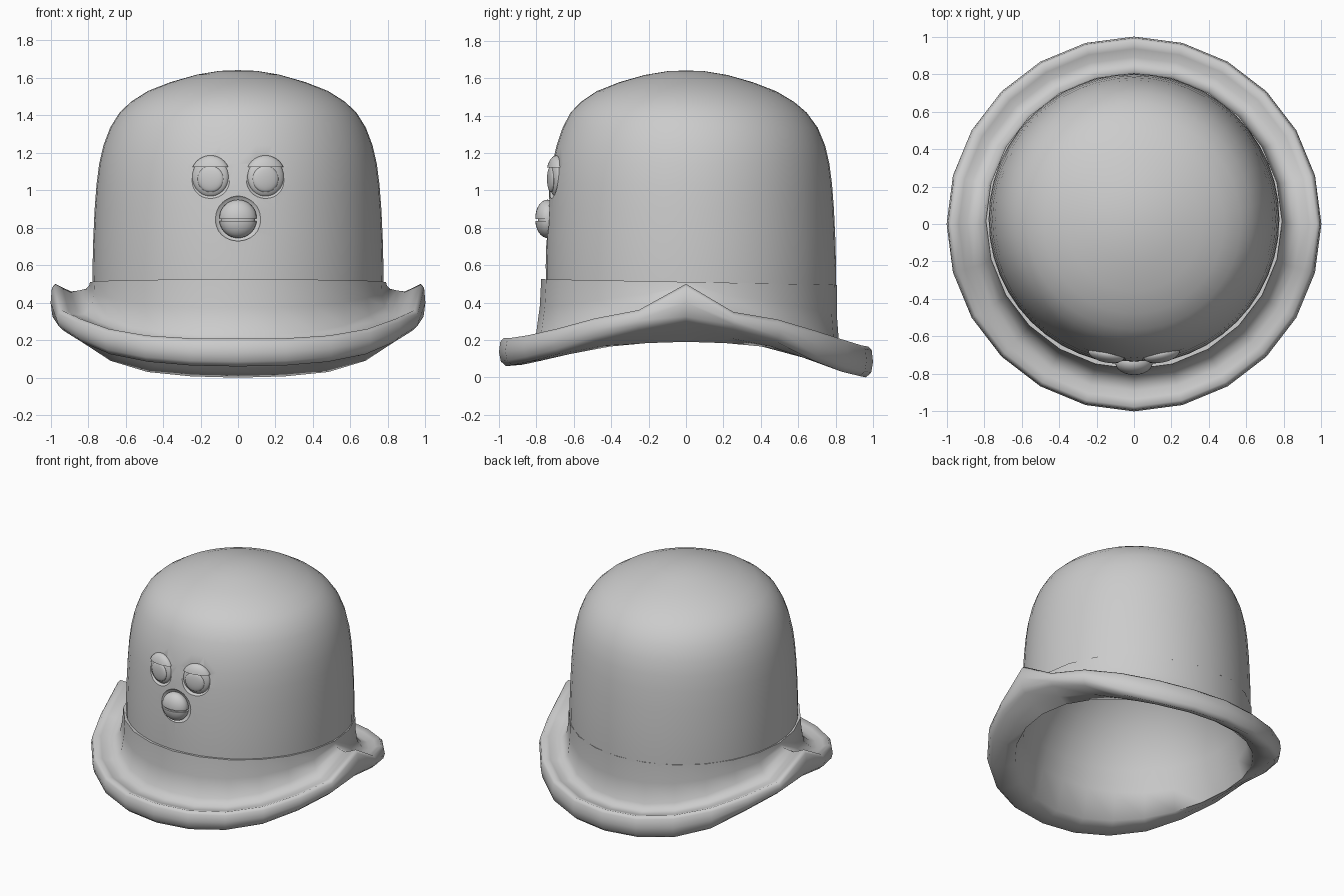
import bpy, bmesh, math
from mathutils import Matrix, Vector

if "Cube" in bpy.data.objects:
    bpy.data.objects.remove(bpy.data.objects["Cube"])

felt = bpy.data.materials.new("grey felt")
felt.use_nodes = True
GREY = (0.6, 0.6, 0.6, 1)
felt.diffuse_color = GREY
felt.node_tree.nodes["Principled BSDF"].inputs["Base Color"].default_value = GREY


def smooth(ob, angle):
    bpy.ops.object.select_all(action='DESELECT')
    ob.select_set(True)
    bpy.context.view_layer.objects.active = ob
    bpy.ops.object.shade_smooth_by_angle(angle=math.radians(angle))


def finish(name, bm, angle=40):
    bmesh.ops.recalc_face_normals(bm, faces=bm.faces)
    mesh = bpy.data.meshes.new(name)
    bm.to_mesh(mesh)
    bm.free()
    ob = bpy.data.objects.new(name, mesh)
    bpy.context.collection.objects.link(ob)
    mesh.materials.append(felt)
    smooth(ob, angle)
    return ob


def loft(name, sides, section, loop=False, angle=40):
    """Sweep section(t) round the z axis; t = 0 is the front."""
    bm = bmesh.new()
    cols = [[bm.verts.new(p) for p in section(2 * math.pi * i / sides)] for i in range(sides)]
    n = len(cols[0])
    for i in range(sides):
        a, b = cols[i], cols[(i + 1) % sides]
        for j in range(n if loop else n - 1):
            k = (j + 1) % n
            bm.faces.new((a[j], b[j], b[k], a[k]))
    bmesh.ops.remove_doubles(bm, verts=bm.verts, dist=0.0005)
    return finish(name, bm, angle)


def polar(r, t, z, shift=0.0):
    return (r * math.sin(t), shift - r * math.cos(t), z)


# Brim heights, front to back in 15 degree steps
TOP = [.21, .21, .225, .26, .315, .36, .5, .35, .31, .25, .2, .17, .165]
LOW = [.06, .065, .085, .125, .19, .25, .3, .255, .19, .09, .03, .007, 0]


def step(t):
    i = round(math.degrees(t) / 15) % 24
    return min(i, 24 - i)


# Band, brim and the domed hollow in one sweep
def brim_section(t):
    top, low = TOP[step(t)], LOW[step(t)]
    inner = .19 - .1 * math.cos(t) ** 2
    edge = .51 + .015 * math.cos(t)
    join, valley = min(top + .02, .475), min(top - .025, .46)
    outside = [polar(.74, t, edge - .005, .02), polar(.79, t, edge, .016),
               polar(.794, t, (edge + join) / 2, .012), polar(.81, t, join, .008),
               polar(.85, t, valley + .005), polar(.89, t, valley),
               polar(.935, t, (valley + top) / 2), polar(.975, t, top), polar(.993, t, top - .02),
               polar(1, t, (top + low) / 2), polar(.99, t, low + .025), polar(.962, t, low),
               polar(.88, t, (low + inner) / 2 - .008), polar(.81, t, inner)]
    angles = [math.radians(a) for a in range(10, 91, 10)]
    hollow = [polar(.775 * math.cos(a), t, .15 + .9 * math.sin(a), .015) for a in angles]
    return outside + hollow


loft("brim_and_band", 24, brim_section, angle=75)

# Crown shell
CROWN = [(.775, .48), (.776, .6), (.772, .75), (.765, .9), (.755, 1.03), (.741, 1.14), (.718, 1.24),
         (.682, 1.335), (.632, 1.415), (.57, 1.473), (.48, 1.53), (.36, 1.577), (.22, 1.617),
         (.1, 1.637), (0, 1.641)]


def crown_point(r, t, z):
    shift = .026 * min(1, max(0, (1.55 - z) / .25))
    return polar(r, t, z, shift)


def crown_section(t):
    outer = [crown_point(r, t, z) for r, z in CROWN]
    lining = [crown_point(r * .95, t, z - .04 * (z > 1.2)) for r, z in CROWN]
    return outer + lining[::-1]


crown = loft("crown", 48, crown_section, loop=True)


# Face parts: flattened balls, optionally cut above or below a level
def ball(name, centre, size, turn=0, keep=None, level=0.0):
    bm = bmesh.new()
    bmesh.ops.create_uvsphere(bm, u_segments=24, v_segments=16, radius=1)
    if keep:
        cut = bmesh.ops.bisect_plane(bm, geom=bm.verts[:] + bm.edges[:] + bm.faces[:],
                                     plane_co=(0, 0, level), plane_no=(0, 0, 1),
                                     clear_inner=keep == "above", clear_outer=keep == "below")
        rim = [e for e in cut["geom_cut"] if isinstance(e, bmesh.types.BMEdge)]
        bmesh.ops.edgeloop_fill(bm, edges=rim)
    bm.transform(Matrix.Translation(centre) @ Matrix.Rotation(turn, 4, 'Z')
                 @ Matrix.Diagonal(Vector(size)).to_4x4())
    return finish(name, bm)


def carve(centre, size, turn=0):
    cutter = ball("socket_cutter", centre, size, turn)
    mod = crown.modifiers.new("socket", 'BOOLEAN')
    mod.operation, mod.solver, mod.object = 'DIFFERENCE', 'EXACT', cutter
    bpy.context.view_layer.objects.active = crown
    bpy.ops.object.modifier_apply(modifier=mod.name)
    bpy.data.objects.remove(cutter)


for side, label in ((1, "left"), (-1, "right")):
    x, turn = .147 * side, .2 * side
    carve((x, -.718, 1.078), (.118, .034, .122), turn)
    ball(label + "_eyeball", (x, -.694, 1.07), (.1, .035, .105), turn)
    ball(label + "_pupil", (x, -.721, 1.06), (.07, .018, .07), turn)
    ball(label + "_eyelid", (x, -.694, 1.078), (.108, .05, .108), turn, "above", .42)

# Mouth in two halves
carve((0, -.74, .85), (.126, .033, .122))
ball("upper_lip", (0, -.74, .85), (.1, .066, .1), 0, "above", -.02)
ball("lower_lip", (0, -.74, .845), (.1, .066, .1), 0, "below", -.1)
ball("mouth_gap", (0, -.74, .845), (.092, .052, .092))

smooth(crown, 40)
